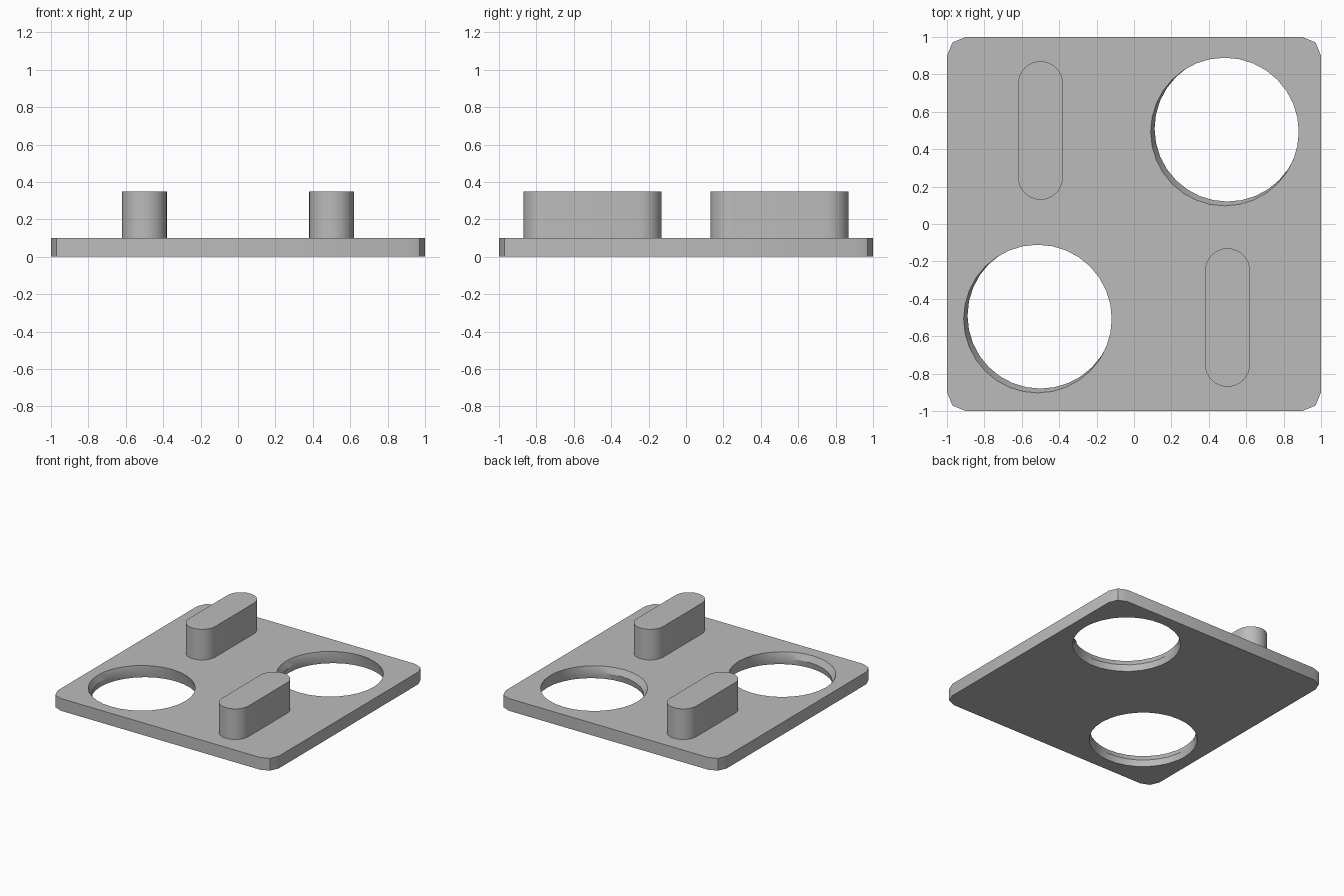
import bpy
import bmesh
from math import cos, sin, pi, radians

cube = bpy.data.objects.get("Cube")
if cube:
    bpy.data.objects.remove(cube, do_unlink=True)

grey = bpy.data.materials.new("plain grey")
grey.use_nodes = True
colour = (0.5, 0.5, 0.5, 1)
grey.diffuse_color = colour
grey.node_tree.nodes["Principled BSDF"].inputs["Base Color"].default_value = colour

THICK = 0.1
TOP = 0.35


def rounded_rect(cx, cy, hx, hy, r, steps):
    """Counter-clockwise outline with rounded corners."""
    pts = []
    for i, (sx, sy) in enumerate([(1, 1), (-1, 1), (-1, -1), (1, -1)]):
        for k in range(steps + 1):
            a = (i + k / steps) * pi / 2
            p = (cx + sx * (hx - r) + r * cos(a), cy + sy * (hy - r) + r * sin(a))
            if not pts or abs(p[0] - pts[-1][0]) + abs(p[1] - pts[-1][1]) > 1e-5:
                pts.append(p)
    if abs(pts[0][0] - pts[-1][0]) + abs(pts[0][1] - pts[-1][1]) < 1e-5:
        pts.pop()
    return pts


def circle(cx, cy, r, n=32):
    return [(cx + r * cos(2 * pi * i / n), cy + r * sin(2 * pi * i / n)) for i in range(n)]


def ring(bm, pts, z):
    return [bm.verts.new((x, y, z)) for x, y in pts]


def wall(bm, low, high):
    n = len(low)
    for i in range(n):
        j = (i + 1) % n
        bm.faces.new((low[i], low[j], high[j], high[i]))


def rim_edges(bm, loops):
    return [bm.edges.get((l[i], l[i - 1])) for l in loops for i in range(len(l))]


def finish(bm, name):
    bmesh.ops.recalc_face_normals(bm, faces=bm.faces[:])
    mesh = bpy.data.meshes.new(name)
    bm.to_mesh(mesh)
    bm.free()
    mesh.materials.append(grey)
    obj = bpy.data.objects.new(name, mesh)
    bpy.context.collection.objects.link(obj)
    bpy.ops.object.select_all(action='DESELECT')
    obj.select_set(True)
    bpy.context.view_layer.objects.active = obj
    bpy.ops.object.shade_smooth_by_angle(angle=radians(30))
    return obj


# Base plate with two slightly skewed round openings
bm = bmesh.new()
outline = rounded_rect(0, 0, 1, 1, 0.1, 2)
bottoms, tops = [ring(bm, outline, 0)], [ring(bm, outline, THICK)]
wall(bm, bottoms[0], tops[0])
for s in (-0.5, 0.5):
    low = ring(bm, circle(s, s + 0.01, 0.4), 0)
    neck = ring(bm, circle(s, s + 0.01, 0.39), THICK / 2)
    high = ring(bm, circle(s - 0.015, s - 0.007, 0.396), THICK)
    wall(bm, low, neck)
    wall(bm, neck, high)
    bottoms.append(low)
    tops.append(high)
for loops in (bottoms, tops):
    bmesh.ops.triangle_fill(bm, use_beauty=True, edges=rim_edges(bm, loops))
finish(bm, "base_plate")

# Upright rounded bars on the other two quarters
for name, x, y in (("front_bar", 0.5, -0.5), ("back_bar", -0.5, 0.5)):
    bm = bmesh.new()
    pts = rounded_rect(x, y, 0.12, 0.37, 0.12, 8)
    low, high = ring(bm, pts, THICK), ring(bm, pts, TOP)
    wall(bm, low, high)
    bm.faces.new(high)
    bm.faces.new(low)
    finish(bm, name)
